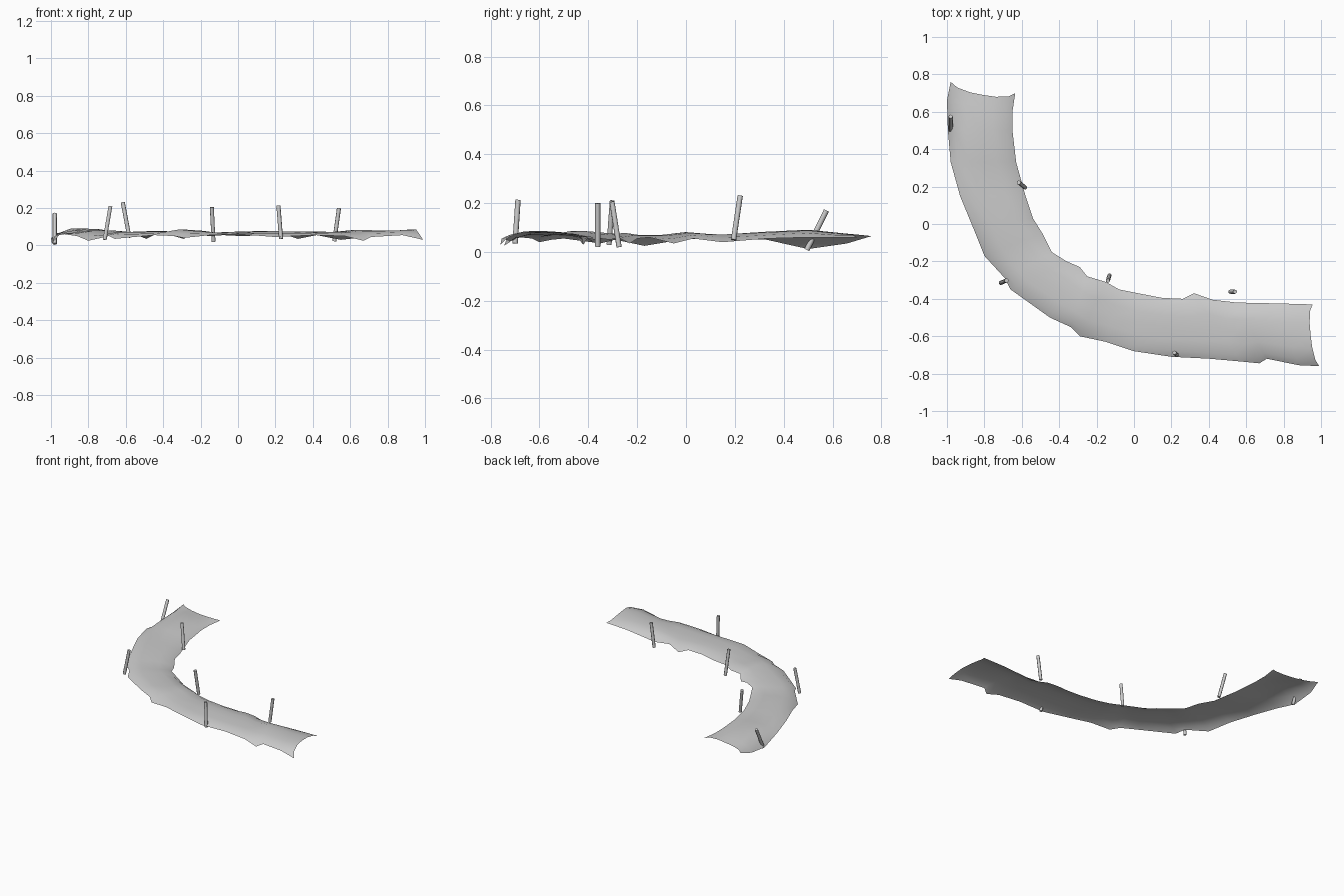
import bpy, bmesh, math, random
from mathutils import Vector

if "Cube" in bpy.data.objects:
    bpy.data.objects.remove(bpy.data.objects["Cube"])

random.seed(4)

# Paired edge points along the path: (x, y, z)
OUTER = [(-.98, .76, .065), (-1, .66, .035), (-.995, .50, .012), (-.98, .33, .05), (-.93, .15, .06),
         (-.86, -.02, .05), (-.80, -.17, .025), (-.69, -.29, .05), (-.66, -.35, .035), (-.45, -.50, .055),
         (-.34, -.55, .05), (-.29, -.60, .04), (-.15, -.63, .055), (0, -.68, .06), (.20, -.71, .045),
         (.40, -.72, .055), (.57, -.735, .05), (.67, -.745, .025), (.71, -.72, .045), (.88, -.755, .055),
         (.99, -.76, .03)]
INNER = [(-.635, .70, .06), (-.65, .60, .06), (-.65, .50, .06), (-.63, .33, .055), (-.58, .15, .04),
         (-.54, .03, .055), (-.49, -.05, .035), (-.44, -.15, .06), (-.36, -.20, .055), (-.29, -.23, .035),
         (-.25, -.28, .06), (-.15, -.31, .05), (-.08, -.35, .055), (.02, -.37, .05), (.15, -.395, .055),
         (.26, -.40, .055), (.32, -.37, .035), (.42, -.405, .055), (.55, -.42, .03), (.78, -.425, .055),
         (.955, -.43, .06)]
ACROSS = [0, .1, .3, .5, .7, .9, 1]
CROWN = [0, .6, .95, 1, .95, .6, 0]


def build_path():
    bm = bmesh.new()
    n = len(OUTER)
    rows = []
    for i, (o, p) in enumerate(zip(OUTER, INNER)):
        o, p = Vector(o), Vector(p)
        row = []
        top = .092 if i == 2 else .072 + random.uniform(-.004, .012)
        for t, c in zip(ACROSS, CROWN):
            v = o.lerp(p, t)
            v.z += (top + random.uniform(-.004, .004) - v.z) * c
            # The ends curve inward between their pointed corners
            if i == 0:
                v.y -= .04 * c
            if i == n - 1:
                v.x -= .028 * c
            row.append(bm.verts.new(v))
        rows.append(row)
    for a, b in zip(rows, rows[1:]):
        for j in range(len(ACROSS) - 1):
            bm.faces.new((a[j], b[j], b[j + 1], a[j + 1]))
    bm.normal_update()
    if sum(f.normal.z for f in bm.faces) < 0:
        bmesh.ops.reverse_faces(bm, faces=bm.faces[:])
    for f in bm.faces:
        f.smooth = True
    mesh = bpy.data.meshes.new("dirt_path")
    bm.to_mesh(mesh)
    bm.free()
    bpy.context.collection.objects.link(bpy.data.objects.new("dirt_path", mesh))


def build_post(index, bottom, top):
    a, b = Vector(bottom), Vector(top)
    d = b - a
    bpy.ops.mesh.primitive_cylinder_add(vertices=8, radius=.011, depth=d.length, location=(a + b) / 2)
    post = bpy.context.object
    post.name = f"edge_post_{index}"
    post.rotation_euler = d.to_track_quat('Z', 'Y').to_euler()
    bpy.ops.object.shade_smooth_by_angle(angle=math.radians(50))


build_path()

# Leaning marker posts along both edges
POSTS = [((-.98, .495, .008), (-.98, .575, .17)),
         ((-.582, .195, .05), (-.616, .222, .23)),
         ((-.713, -.315, .03), (-.682, -.302, .21)),
         ((-.131, -.274, .02), (-.14, -.303, .205)),
         ((.23, -.70, .035), (.216, -.688, .213)),
         ((.515, -.362, .022), (.54, -.362, .2))]
for k, (lo, hi) in enumerate(POSTS, 1):
    build_post(k, lo, hi)
